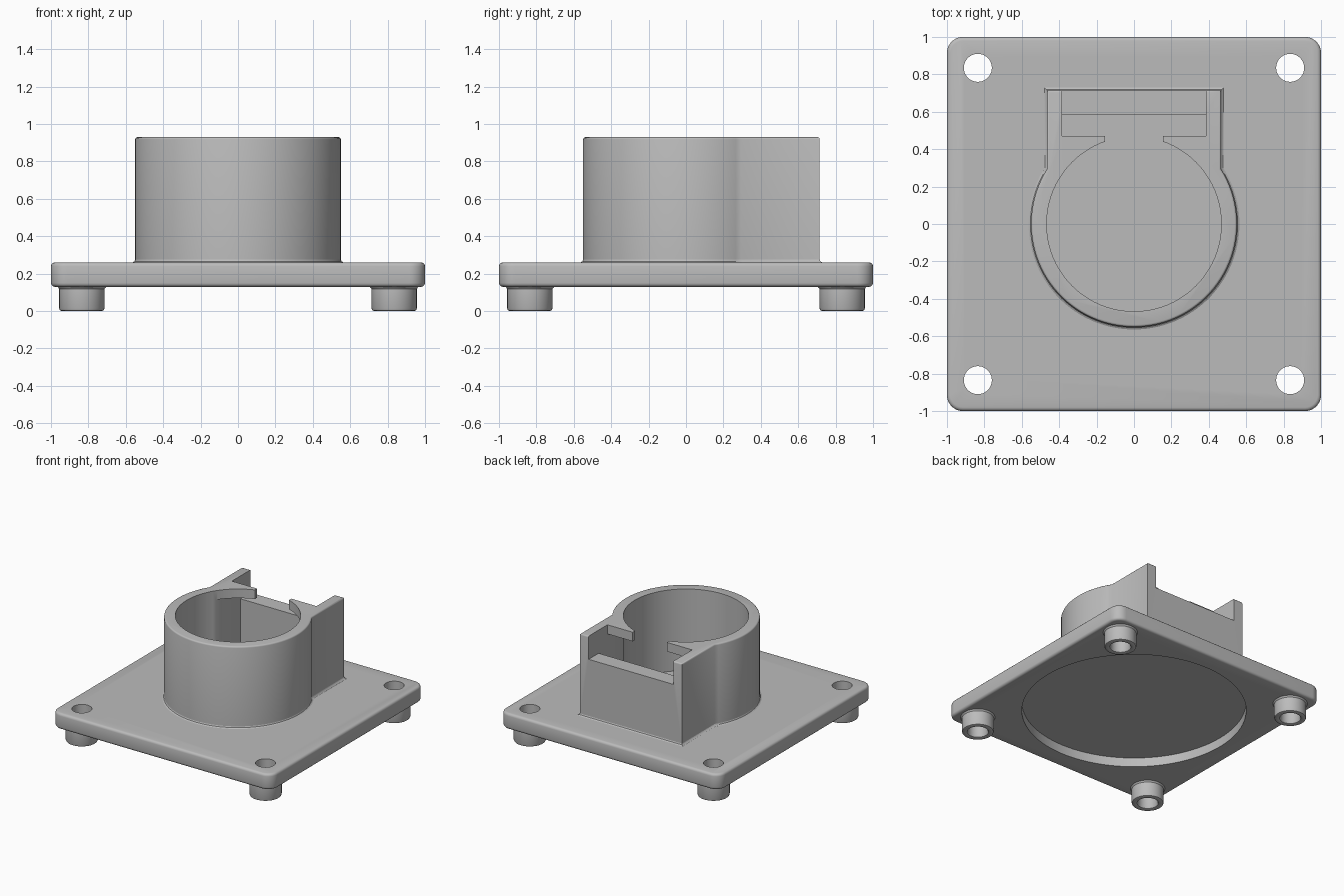
import bpy, bmesh, math

cube = bpy.data.objects.get("Cube")
if cube:
    bpy.data.objects.remove(cube, do_unlink=True)

grey = bpy.data.materials.new("matte_grey")
grey.use_nodes = True
colour = (0.5, 0.5, 0.5, 1)
grey.diffuse_color = colour
grey.node_tree.nodes["Principled BSDF"].inputs["Base Color"].default_value = colour


def arc(cx, cy, r, start, end, steps):
    """Points on an arc, angles in degrees."""
    angles = [math.radians(start + (end - start) * i / steps) for i in range(steps + 1)]
    return [(cx + r * math.cos(a), cy + r * math.sin(a)) for a in angles]


def make_object(name, bm):
    bmesh.ops.recalc_face_normals(bm, faces=bm.faces)
    mesh = bpy.data.meshes.new(name)
    bm.to_mesh(mesh)
    bm.free()
    mesh.materials.append(grey)
    obj = bpy.data.objects.new(name, mesh)
    bpy.context.collection.objects.link(obj)
    return obj


def prism(name, outline, z0, z1, round_levels=(), width=0.02):
    """Extrude an outline; soften the rims lying at the given heights."""
    bm = bmesh.new()
    face = bm.faces.new([bm.verts.new((x, y, z0)) for x, y in outline])
    top = bmesh.ops.extrude_face_region(bm, geom=[face])["geom"]
    for v in top:
        if isinstance(v, bmesh.types.BMVert):
            v.co.z = z1
    rims = [e for e in bm.edges
            if any(all(abs(v.co.z - z) < 1e-5 for v in e.verts) for z in round_levels)]
    if rims:
        bmesh.ops.bevel(bm, geom=rims, offset=width, segments=3, profile=0.5, affect='EDGES')
    return make_object(name, bm)


def box_outline(x, y0, y1):
    return [(-x, y0), (x, y0), (x, y1), (-x, y1)]


def circle(r, cx=0, cy=0, steps=64):
    return arc(cx, cy, r, 0, 360, steps)[:-1]


def lathe(name, profile, location, steps=40):
    bm = bmesh.new()
    verts = [bm.verts.new((r, 0, z)) for r, z in profile]
    edges = [bm.edges.new(pair) for pair in zip(verts, verts[1:])]
    bmesh.ops.spin(bm, geom=verts + edges, cent=(0, 0, 0), axis=(0, 0, 1),
                   angle=math.tau, steps=steps)
    bmesh.ops.remove_doubles(bm, verts=bm.verts, dist=1e-5)
    obj = make_object(name, bm)
    obj.location = location
    return obj


def activate(obj):
    bpy.ops.object.select_all(action='DESELECT')
    obj.select_set(True)
    bpy.context.view_layer.objects.active = obj


def cut(obj, cutters):
    activate(obj)
    for cutter in cutters:
        mod = obj.modifiers.new("cut", 'BOOLEAN')
        mod.operation = 'DIFFERENCE'
        mod.solver = 'EXACT'
        mod.object = cutter
        bpy.ops.object.modifier_apply(modifier=mod.name)
        bpy.data.objects.remove(cutter, do_unlink=True)


def smooth(obj):
    activate(obj)
    bpy.ops.object.shade_smooth_by_angle(angle=math.radians(35))


BASE, TOP, PLATE_TOP = 0.13, 0.93, 0.26
HOLE, HOLE_AT = 0.075, 0.835
corners = [(sx * HOLE_AT, sy * HOLE_AT) for sx in (-1, 1) for sy in (-1, 1)]

# Base plate with rounded corners, round recess below and screw holes
r = 0.085
outline = []
for i, (sx, sy) in enumerate([(1, 1), (-1, 1), (-1, -1), (1, -1)]):
    outline += arc(sx * (1 - r), sy * (1 - r), r, 90 * i, 90 * i + 90, 8)
plate = prism("base_plate", outline, BASE, PLATE_TOP, (BASE, PLATE_TOP))
cut(plate, [prism("recess_cutter", circle(0.845, steps=96), 0, 0.205)]
    + [prism("hole_cutter", circle(HOLE, x, y, 40), 0, 0.5) for x, y in corners])
smooth(plate)

# Hollow feet under the holes
foot_profile = [(HOLE, BASE), (HOLE, 0.015), (0.08, 0.004), (0.09, 0), (0.107, 0),
                (0.117, 0.004), (0.121, 0.014), (0.121, 0.118), (0.13, BASE)]
for x, y in corners:
    smooth(lathe("foot", foot_profile, (x, y, 0)))

# Round holder joined to a square block at the back
outer, half, back = 0.55, 0.465, 0.715
side = math.degrees(math.acos(half / outer))
outline = arc(0, 0, outer, 180 - side, 360 + side, 72) + [(half, back), (-half, back)]
holder = prism("holder", outline, 0.25, TOP, (TOP,), 0.012)

# Round bore, cavity below the lips, rear slot, lip gap and lowered back wall
slot, wall, lip = 0.385, 0.585, 0.47
low, high = 0.2, 1.1
cut(holder, [
    prism("bore_cutter", circle(0.467, steps=80), low, high),
    prism("cavity_cutter", box_outline(slot, 0, wall), low, 0.855),
    prism("slot_cutter", box_outline(slot, lip, wall), low, high),
    prism("gap_cutter", box_outline(0.155, 0.3, 0.5), low, high),
    prism("notch_cutter", box_outline(slot, lip, 0.8), 0.74, high),
])
smooth(holder)

# Small fillet where the holder meets the plate
bm = bmesh.new()
rings = []
for grow, z in ((0.0, 0.275), (0.004, 0.266), (0.014, PLATE_TOP)):
    ring = arc(0, 0, outer + grow, 180 - side, 360 + side, 72)
    ring += [(half + grow, back + grow), (-half - grow, back + grow)]
    rings.append([bm.verts.new((x, y, z)) for x, y in ring])
for a, b in zip(rings, rings[1:]):
    for i in range(len(a)):
        bm.faces.new((a[i - 1], a[i], b[i], b[i - 1]))
smooth(make_object("holder_fillet", bm))
